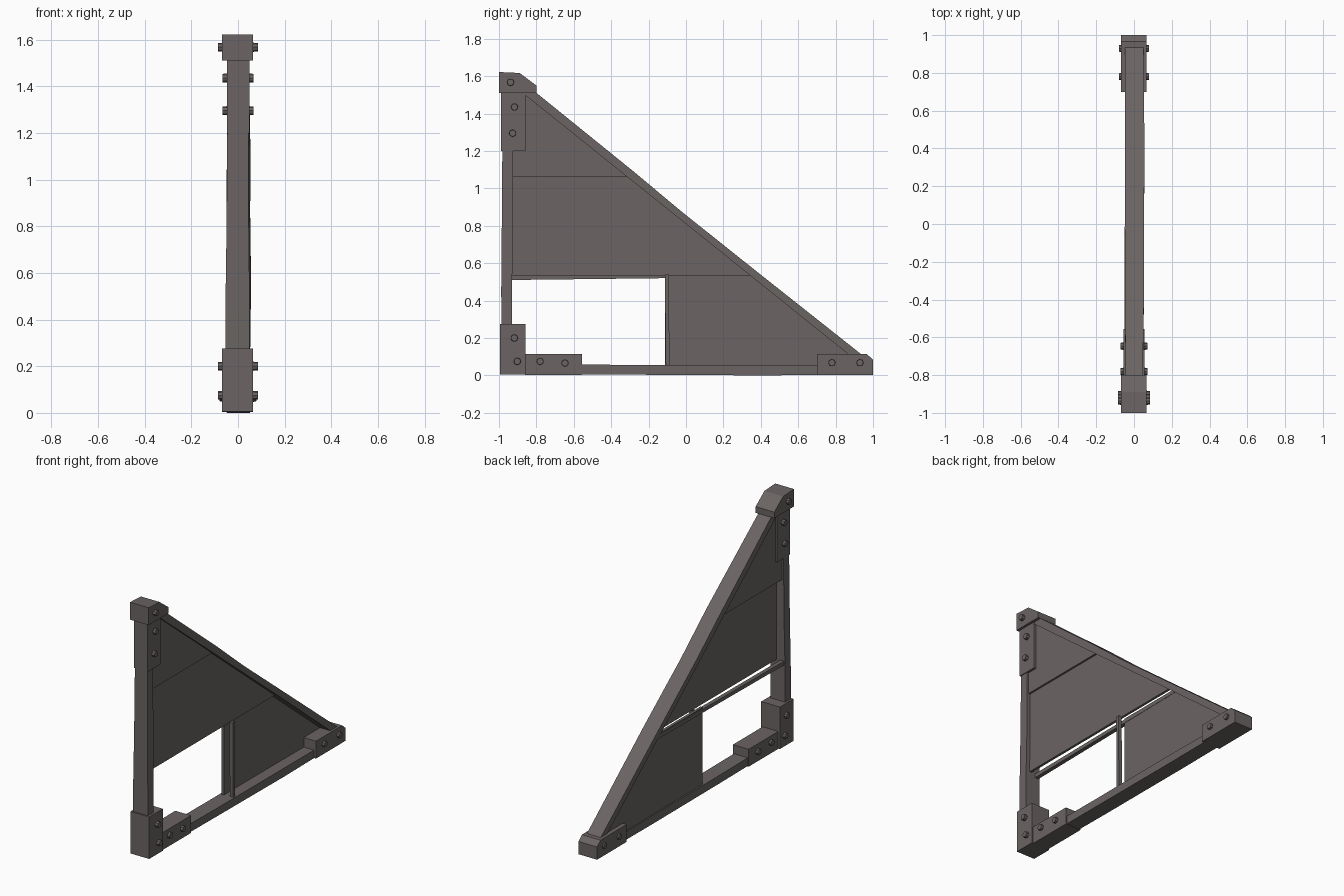
import bpy, bmesh, math
from mathutils import Matrix

wood = bpy.data.materials.new("weathered grey brown")
wood.diffuse_color = (0.145, 0.129, 0.125, 1)


def finish(name, bm):
    bmesh.ops.recalc_face_normals(bm, faces=bm.faces)
    me = bpy.data.meshes.new(name)
    bm.to_mesh(me)
    bm.free()
    me.materials.append(wood)
    ob = bpy.data.objects.new(name, me)
    bpy.context.collection.objects.link(ob)
    return ob


def prism(name, profile, x0, x1):
    """Extrude a (y, z) outline between two x positions."""
    bm = bmesh.new()
    a = [bm.verts.new((x0, y, z)) for y, z in profile]
    b = [bm.verts.new((x1, y, z)) for y, z in profile]
    bm.faces.new(a)
    bm.faces.new(b[::-1])
    n = len(profile)
    for i in range(n):
        j = (i + 1) % n
        bm.faces.new((a[i], a[j], b[j], b[i]))
    return finish(name, bm)


def box(name, y0, y1, z0, z1, x0, x1):
    return prism(name, [(y0, z0), (y1, z0), (y1, z1), (y0, z1)], x0, x1)


def beam(name, sections):
    """Loft slightly uneven timber: (outer y, outer z, inner y, inner z, x0, x1)."""
    bm = bmesh.new()
    rings = []
    for oy, oz, iy, iz, x0, x1 in sections:
        rings.append([bm.verts.new(p) for p in
                      ((x0, oy, oz), (x1, oy, oz), (x1, iy, iz), (x0, iy, iz))])
    for r, s in zip(rings, rings[1:]):
        for i in range(4):
            j = (i + 1) % 4
            bm.faces.new((r[i], r[j], s[j], s[i]))
    bm.faces.new(rings[0])
    bm.faces.new(rings[-1])
    return finish(name, bm)


def bolt(name, y, z, half):
    """Bolt with a head showing on both sides of the frame."""
    bm = bmesh.new()
    for s in (-1, 1):
        turn = Matrix.Rotation(s * math.pi / 2, 4, 'Y')
        bmesh.ops.create_cone(bm, cap_ends=True, segments=8, radius1=0.021,
                              radius2=0.018, depth=0.04,
                              matrix=Matrix.Translation((s * (half - 0.02), y, z)) @ turn)
    return finish(name, bm)


# Main timbers
beam("upright_post", [
    (-0.985, 0.05, -0.928, 0.05, -0.055, 0.050),
    (-0.988, 0.45, -0.930, 0.45, -0.054, 0.050),
    (-0.985, 0.80, -0.926, 0.80, -0.049, 0.046),
    (-0.982, 1.20, -0.925, 1.20, -0.046, 0.044),
    (-0.985, 1.55, -0.925, 1.55, -0.044, 0.042)])
beam("bottom_sill", [
    (-0.95, 0.008, -0.95, 0.062, -0.048, 0.048),
    (-0.30, 0.004, -0.30, 0.056, -0.050, 0.050),
    (0.40, 0.000, 0.40, 0.055, -0.047, 0.052),
    (0.93, 0.004, 0.93, 0.052, -0.048, 0.050)])
beam("sloping_rafter", [
    (-0.83, 1.535, -0.88, 1.515, -0.045, 0.046),
    (-0.28, 1.090, -0.31, 1.058, -0.048, 0.054),
    (-0.02, 0.873, -0.06, 0.858, -0.049, 0.052),
    (0.36, 0.570, 0.33, 0.545, -0.047, 0.056),
    (0.96, 0.095, 0.89, 0.095, -0.048, 0.050)])

# Boards filling the frame
prism("upper_board", [(-0.95, 1.06), (-0.295, 1.06), (-0.86, 1.515), (-0.95, 1.515)], -0.036, 0.034)
prism("middle_board", [(-0.95, 0.535), (0.355, 0.535), (-0.33, 1.085), (-0.95, 1.085)], 0.006, 0.022)
prism("lower_board", [(-0.113, 0.04), (0.95, 0.04), (0.90, 0.10), (0.345, 0.55), (-0.113, 0.55)], -0.040, -0.022)

# Rails framing the opening
beam("cross_rail", [
    (-0.95, 0.510, -0.95, 0.536, -0.046, -0.020),
    (-0.10, 0.520, -0.10, 0.543, -0.046, -0.020),
    (0.35, 0.525, 0.35, 0.548, -0.046, -0.020)])
beam("opening_stud", [
    (-0.108, 0.04, -0.088, 0.04, 0.018, 0.042),
    (-0.113, 0.54, -0.092, 0.54, 0.018, 0.042)])

# Corner brackets
prism("top_cap", [(-1, 1.51), (-0.80, 1.51), (-0.80, 1.55), (-0.89, 1.617), (-1, 1.622)], -0.068, 0.065)
box("upper_sleeve", -0.988, -0.857, 1.20, 1.512, -0.048, 0.049)
box("lower_corner_block", -0.995, -0.857, 0.005, 0.275, -0.068, 0.065)
box("sill_sleeve", -0.862, -0.557, 0.003, 0.115, -0.056, 0.056)
prism("tip_bracket", [(0.70, 0.003), (1, 0.003), (1, 0.085), (0.965, 0.115), (0.70, 0.115)], -0.068, 0.065)

# Bolts: y, z, half length
bolts = [(-0.938, 1.567, 0.085), (-0.917, 1.435, 0.067), (-0.927, 1.295, 0.067),
         (-0.918, 0.200, 0.085), (-0.902, 0.075, 0.085), (-0.780, 0.075, 0.072),
         (-0.647, 0.066, 0.072), (0.780, 0.068, 0.079), (0.930, 0.068, 0.079)]
for i, (y, z, half) in enumerate(bolts):
    bolt(f"bolt_{i + 1}", y, z, half)
